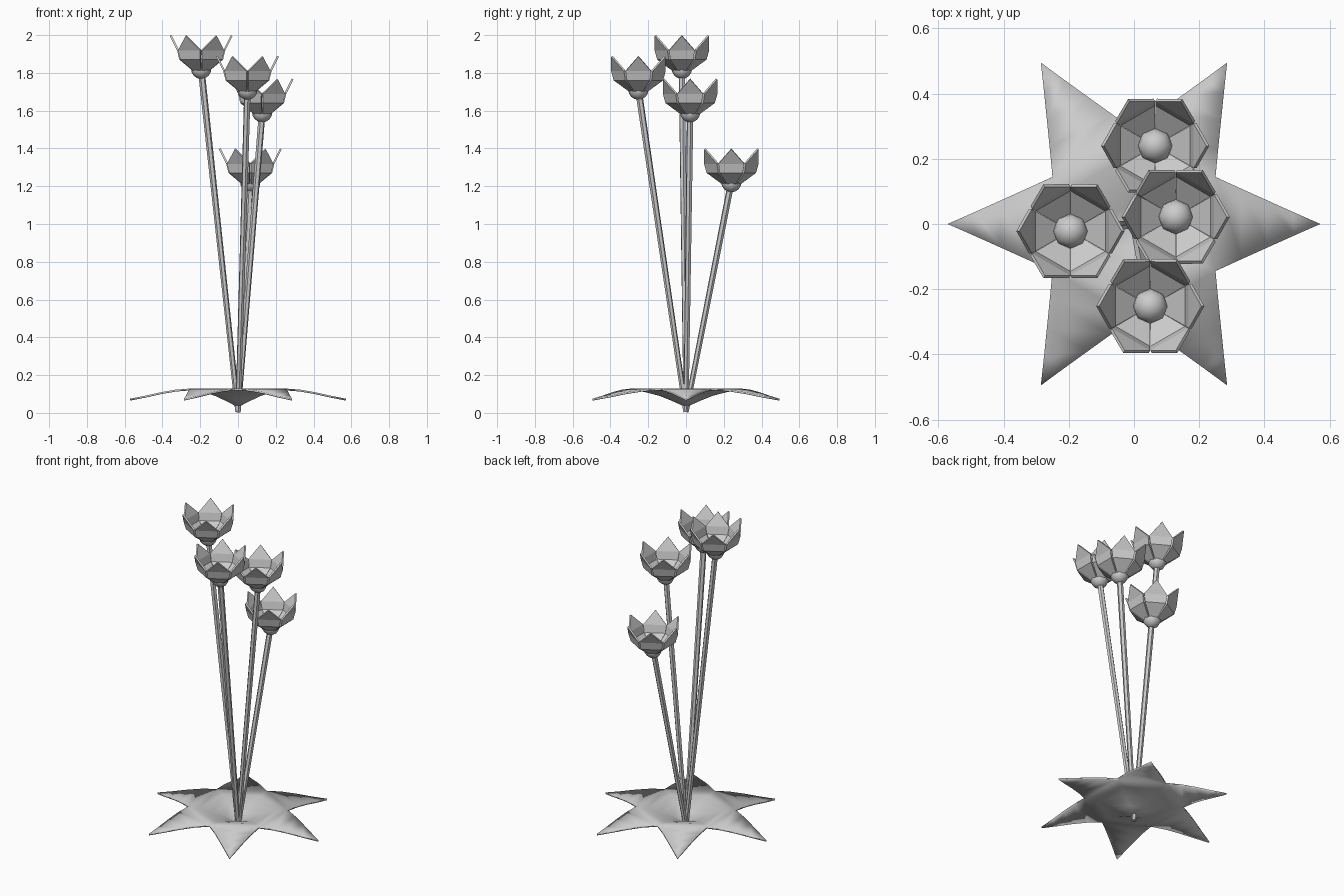
import bpy, bmesh, math
from mathutils import Vector

if "Cube" in bpy.data.objects:
    bpy.data.objects.remove(bpy.data.objects["Cube"])

grey = bpy.data.materials.new("plain grey")
grey.diffuse_color = (0.6, 0.6, 0.6, 1)
grey.use_nodes = True
grey.node_tree.nodes["Principled BSDF"].inputs["Base Color"].default_value = grey.diffuse_color


def finish(name, bm, smooth=False):
    me = bpy.data.meshes.new(name)
    bm.to_mesh(me)
    bm.free()
    me.materials.append(grey)
    ob = bpy.data.objects.new(name, me)
    bpy.context.collection.objects.link(ob)
    if smooth:
        for p in me.polygons:
            p.use_smooth = True
    return ob


def whorl(name, profile, centre, thickness, joined=False, smooth=False):
    """Six blades round a centre; profile is (distance out, half width, height)."""
    bm = bmesh.new()
    for k in range(6):
        a = k * math.pi / 3
        out = Vector((math.cos(a), math.sin(a), 0))
        side = Vector((-math.sin(a), math.cos(a), 0))
        rows = []
        for u, w, z in profile:
            p = Vector(centre) + out * u + Vector((0, 0, z))
            rows.append([bm.verts.new(p + side * s * w) for s in ((1, -1) if w else (0,))])
        for r0, r1 in zip(rows, rows[1:]):
            bm.faces.new(r0 + r1[::-1])
    if joined:
        bmesh.ops.remove_doubles(bm, verts=bm.verts, dist=0.0005)
    ob = finish(name, bm, smooth)
    m = ob.modifiers.new("thickness", 'SOLIDIFY')
    m.thickness = thickness
    m.offset = -1
    return ob


def stem(name, top, radius):
    start, end = Vector((0, 0, 0.005)), Vector(top)
    d = end - start
    bm = bmesh.new()
    bmesh.ops.create_cone(bm, cap_ends=True, segments=6, radius1=radius * 0.8,
                          radius2=radius, depth=d.length)
    q = d.to_track_quat('Z', 'Y')
    for v in bm.verts:
        v.co = q @ v.co + (start + end) / 2
    return finish(name, bm)


def bulb(name, centre, radius):
    bm = bmesh.new()
    bmesh.ops.create_uvsphere(bm, u_segments=8, v_segments=8, radius=radius)
    bmesh.ops.translate(bm, verts=bm.verts, vec=centre)
    return finish(name, bm, True)


# Star of six arched leaves at the foot
t30 = math.tan(math.pi / 6)
leaf = [(u, u * t30, z) for u, z in
        ((0, 0.04), (0.06, 0.072), (0.12, 0.1), (0.19, 0.121), (0.25, 0.129))]
leaf += [(0.33, 0.108, 0.123), (0.41, 0.072, 0.109), (0.49, 0.036, 0.091), (0.572, 0, 0.075)]
whorl("leaves", leaf, (0, 0, 0), 0.01, joined=True, smooth=True)

# Flowers: stem, bulb and six faceted petals each
petal = [(0.04, 0.023, -0.18), (0.107, 0.061, -0.125), (0.118, 0.068, -0.078), (0.157, 0, 0)]
heads = [(-0.195, -0.022, 2.0), (0.05, -0.252, 1.89), (0.128, 0.022, 1.77), (0.065, 0.24, 1.4)]
for i, (x, y, z) in enumerate(heads, 1):
    c = (x, y, z - 0.178)
    stem(f"stem_{i}", c, 0.018)
    bulb(f"bulb_{i}", c, 0.054)
    whorl(f"petals_{i}", petal, (x, y, z), 0.01)
